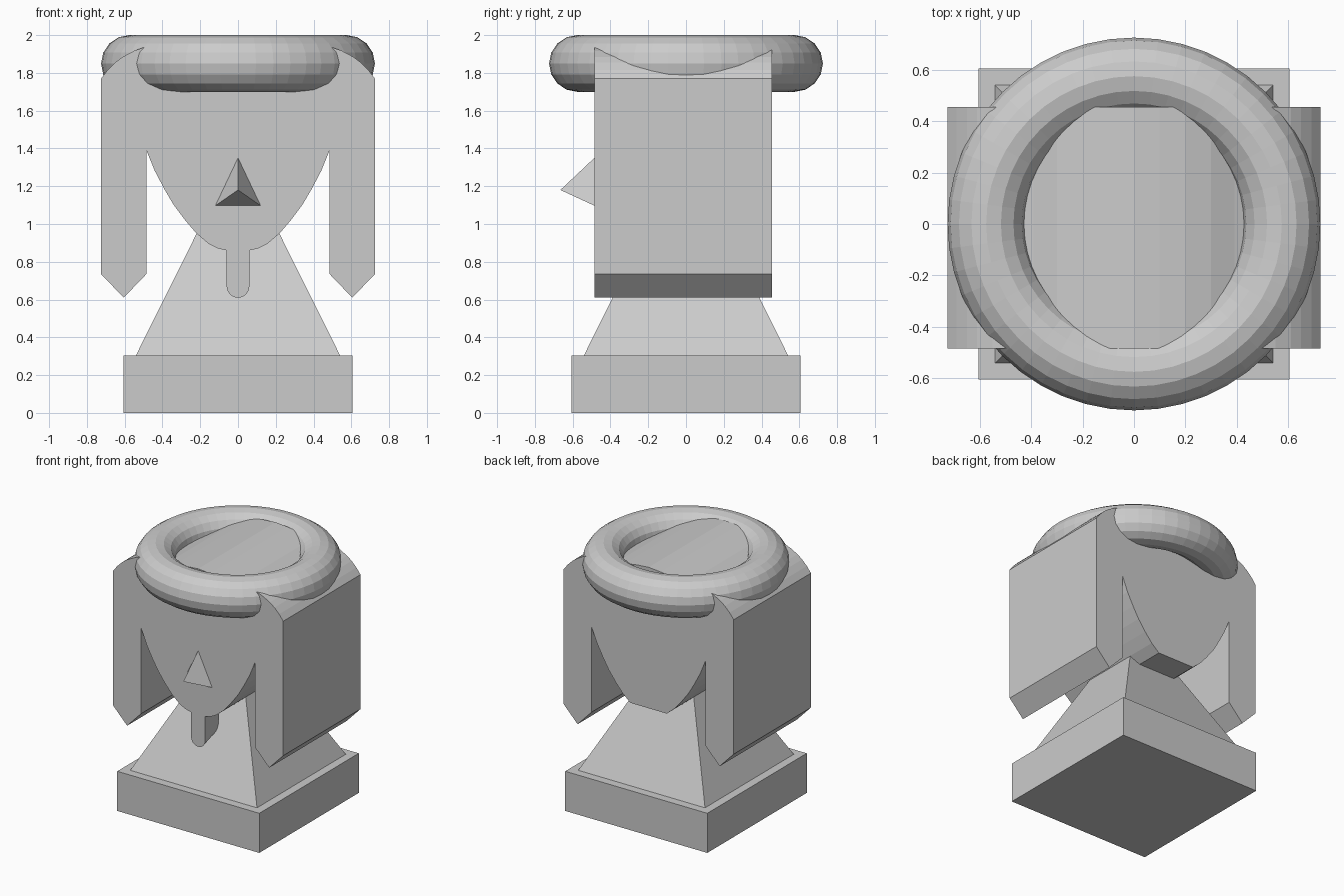
import bpy, bmesh, math

if "Cube" in bpy.data.objects:
    bpy.data.objects.remove(bpy.data.objects["Cube"])


def make_mesh(name, verts, faces):
    me = bpy.data.meshes.new(name)
    me.from_pydata(verts, [], faces)
    bm = bmesh.new()
    bm.from_mesh(me)
    bmesh.ops.recalc_face_normals(bm, faces=bm.faces)
    bm.to_mesh(me)
    bm.free()
    ob = bpy.data.objects.new(name, me)
    bpy.context.collection.objects.link(ob)
    return ob


def extrude_profile(name, half, y0, y1, y1_lift=None):
    """Mirror a right-hand (x, z) profile across x = 0 and extrude it along y."""
    left = [(-x, z) for x, z in reversed(half) if x > 1e-6]
    pts = half + left
    n = len(pts)
    lift = y1_lift or (lambda x, z: z)
    verts = [(x, y0, z) for x, z in pts] + [(x, y1, lift(x, z)) for x, z in pts]
    faces = [tuple(range(n)), tuple(range(n, 2 * n))]
    faces += [(i, (i + 1) % n, n + (i + 1) % n, n + i) for i in range(n)]
    return make_mesh(name, verts, faces)


FRONT, BACK = -0.485, 0.455

# Square plinth
bpy.ops.mesh.primitive_cube_add(size=1, location=(0, 0, 0.1525))
plinth = bpy.context.object
plinth.name = "plinth"
plinth.scale = (1.21, 1.21, 0.305)

# Pyramid body rising into the head
b = 0.54
make_mesh("pyramid_body",
          [(-b, -b, 0.305), (b, -b, 0.305), (b, b, 0.305), (-b, b, 0.305), (0, 0, 1.39)],
          [(0, 1, 2, 3), (0, 1, 4), (1, 2, 4), (2, 3, 4), (3, 0, 4)])

# Head with side hair: domed top, pointed hair ends, curved jaw, flat chin
crown = [(0, 1.98), (0.1, 1.972), (0.2, 1.957), (0.3, 1.925), (0.39, 1.88), (0.44, 1.86)]
hair = [(0.485, 1.94), (0.55, 1.917), (0.61, 1.885), (0.65, 1.855), (0.69, 1.815), (0.725, 1.77),
        (0.725, 0.735), (0.605, 0.61), (0.485, 0.735)]
jaw = [(0.485, 1.39), (0.44, 1.28), (0.39, 1.185), (0.34, 1.1), (0.28, 1.02), (0.22, 0.95),
       (0.155, 0.895)]
head = extrude_profile("head", crown + hair + jaw, FRONT, BACK)

# Rounded chin and beard at the front, thinning towards the back
beard_tip = [(0.06 * math.cos(a), 0.67 - 0.06 * math.sin(a))
             for a in [i * math.pi / 12 for i in range(7)]]
beard_tip[-1] = (0, 0.61)
chin = [(0, 0.9), (0.155, 0.895), (0.11, 0.872), (0.06, 0.86)]
extrude_profile("chin_and_beard", chin + beard_tip, FRONT, FRONT + 0.16,
                lambda x, z: z + 0.06 * max(0, 0.9 - z) / 0.29)

# Pyramid nose
make_mesh("nose", [(0, FRONT, 1.35), (-0.12, FRONT, 1.097), (0.12, FRONT, 1.097), (0, -0.665, 1.18)],
          [(0, 1, 2), (0, 1, 3), (1, 2, 3), (2, 0, 3)])

# Ring around the top of the head
bpy.ops.mesh.primitive_torus_add(major_radius=0.575, minor_radius=0.15, major_segments=48,
                                 minor_segments=16, location=(0, 0, 1.85))
bpy.context.object.name = "head_ring"
